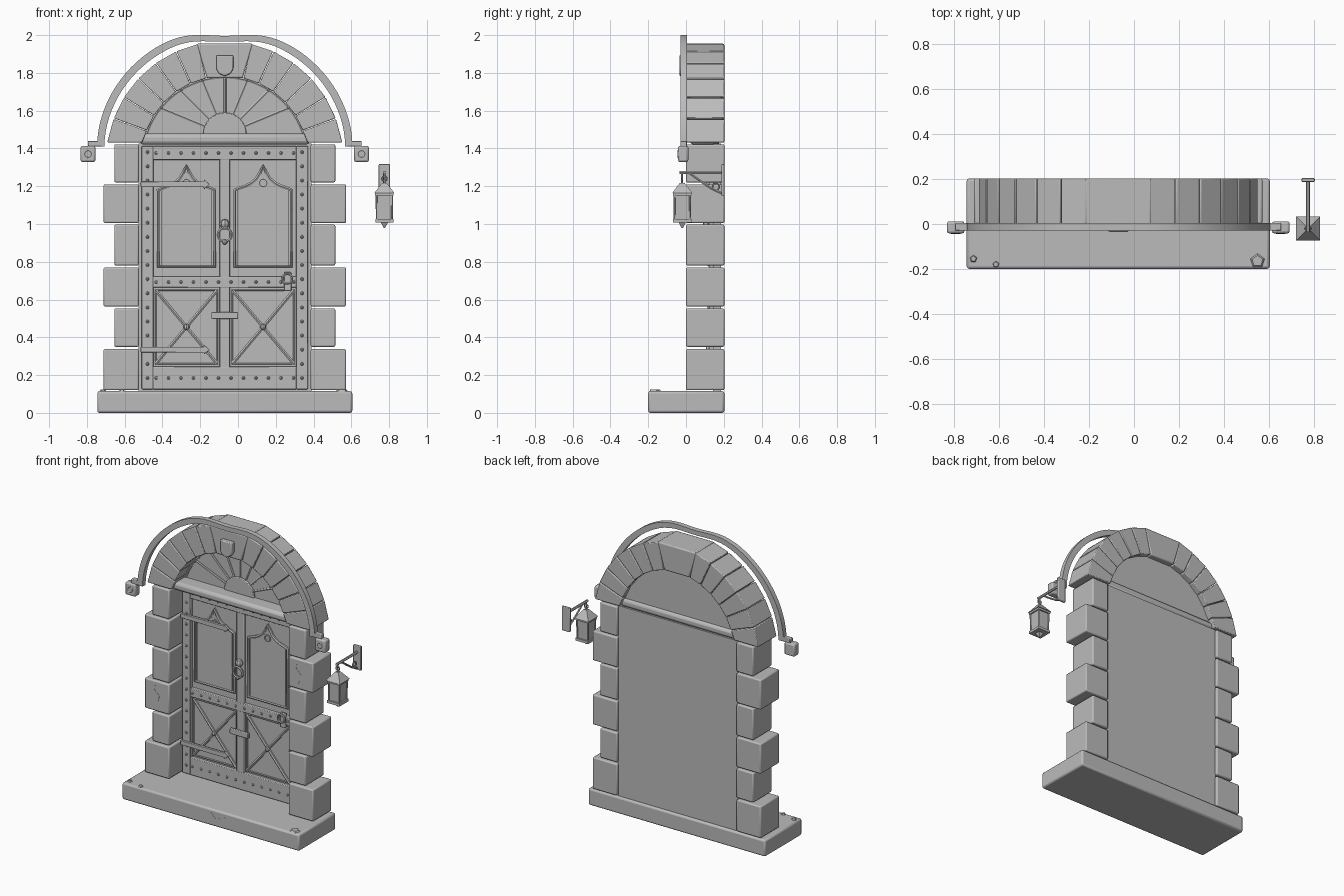
import bpy, bmesh, math
from mathutils import Matrix

if "Cube" in bpy.data.objects:
    bpy.data.objects.remove(bpy.data.objects["Cube"])

C = -0.07             # centre line of the doorway
ARC_Z = 1.343         # centre height of the arch
BACK = 0.203          # rear plane of the stonework
FACE = 0.122          # front plane of the door frame
FAN = 0.122           # front plane of the fanlight
SIDES = (-1, 1)

stone = bpy.data.materials.new("plain grey")
stone.diffuse_color = (0.5, 0.5, 0.5, 1)
stone.use_nodes = True
stone.node_tree.nodes["Principled BSDF"].inputs["Base Color"].default_value = stone.diffuse_color


def finish(name, bm, bevel=0, smooth=True):
    bmesh.ops.recalc_face_normals(bm, faces=bm.faces[:])
    me = bpy.data.meshes.new(name)
    bm.to_mesh(me)
    bm.free()
    me.materials.append(stone)
    ob = bpy.data.objects.new(name, me)
    bpy.context.collection.objects.link(ob)
    bpy.ops.object.select_all(action='DESELECT')
    ob.select_set(True)
    bpy.context.view_layer.objects.active = ob
    if smooth:
        bpy.ops.object.shade_smooth_by_angle(angle=math.radians(35))
    if bevel:
        m = ob.modifiers.new("edge", 'BEVEL')
        m.width, m.segments, m.limit_method = bevel, 2, 'ANGLE'
    return ob


def prism(name, pts, y0, y1, bevel=0):
    """Extrude an x/z outline along y."""
    bm = bmesh.new()
    a = [bm.verts.new((C + x, y0, z)) for x, z in pts]
    b = [bm.verts.new((C + x, y1, z)) for x, z in pts]
    bm.faces.new(a)
    bm.faces.new(b[::-1])
    for i in range(len(a)):
        j = (i + 1) % len(a)
        bm.faces.new((a[i], b[i], b[j], a[j]))
    return finish(name, bm, bevel)


def box(name, x0, x1, y0, y1, z0, z1, bevel=0.004):
    return prism(name, [(x0, z0), (x1, z0), (x1, z1), (x0, z1)], y0, y1, bevel)


def tube(name, pts, r, closed=False):
    """Round bar along a path; x is relative to the doorway centre."""
    cu = bpy.data.curves.new(name, 'CURVE')
    cu.dimensions, cu.bevel_depth, cu.bevel_resolution, cu.use_fill_caps = '3D', r, 1, True
    sp = cu.splines.new('POLY')
    sp.points.add(len(pts) - 1)
    for p, (x, y, z) in zip(sp.points, pts):
        p.co = (C + x, y, z, 1)
    sp.use_cyclic_u = closed
    cu.materials.append(stone)
    ob = bpy.data.objects.new(name, cu)
    bpy.context.collection.objects.link(ob)
    bpy.ops.object.select_all(action='DESELECT')
    ob.select_set(True)
    bpy.context.view_layer.objects.active = ob
    bpy.ops.object.convert(target='MESH')
    bpy.ops.object.shade_smooth_by_angle(angle=math.radians(50))


def ring(name, x, y, z, R, r, n=20):
    tube(name, [(x + R * math.cos(t), y, z + R * math.sin(t))
                for t in (2 * math.pi * i / n for i in range(n))], r, True)


def polar(r, deg):
    a = math.radians(deg)
    return r * math.cos(a), ARC_Z + r * math.sin(a)


# Doorstep with loose chips
box("doorstep", -0.675, 0.675, -0.2, BACK, 0, 0.115, 0.012)
for x, y, r in ((-0.645, -0.155, 0.018), (-0.545, -0.18, 0.016), (0.62, -0.165, 0.036)):
    bm = bmesh.new()
    bmesh.ops.create_cone(bm, cap_ends=True, segments=5, radius1=r, radius2=r * 0.7, depth=0.012,
                          matrix=Matrix.Translation((C + x, y, 0.118)))
    finish("stone_chip", bm, smooth=False)

# Alternating jamb blocks
levels = [(0.12, 0.338), (0.35, 0.553), (0.563, 0.77), (0.78, 0.997), (1.005, 1.21), (1.22, 1.422)]
for s in SIDES:
    for i, (z0, z1) in enumerate(levels):
        w = 0.585 if i % 2 else 0.642
        box("jamb_block", *sorted((s * 0.455, s * w)), 0, BACK, z0, z1, 0.008)

# Arch stones and keystone
for s in SIDES:
    for i in range(6):
        a0, a1 = (8.7 + i * 11.4 if i else 6) + 0.2, 8.7 + (i + 1) * 11.4 - 0.2
        pts = [polar(0.44, a0), polar(0.626, a0), polar(0.626, a1), polar(0.44, a1)]
        prism("arch_stone", [(s * x, max(z, 1.432)) for x, z in pts], 0, BACK, 0.005)
prism("keystone", [(-0.095, 1.772), (0.095, 1.772), (0.148, 1.955), (-0.148, 1.955)], -0.003, BACK, 0.008)
prism("shield", [(-0.045, 1.893), (-0.045, 1.82), (-0.03, 1.795), (0, 1.782), (0.03, 1.795),
                 (0.045, 1.82), (0.045, 1.893)], -0.035, 0, 0.006)

# Hood moulding: circular band with a shallow dip at the crown
outer, inner = [], []
for i in range(49):
    d = 6 + 168 * i / 48
    u = abs(d - 90)
    r = 0.695 - 0.042 * math.exp(-(u / 15) ** 2) - 0.015 * (u / 84) ** 6
    outer.append(polar(r, d))
    inner.append(polar(r - 0.031 - 0.008 * min(1, u / 30), d))
bm = bmesh.new()
rows = [[bm.verts.new((C + x, y, z)) for x, z in loop]
        for loop, y in ((outer, -0.03), (inner, -0.03), (inner, 0.004), (outer, 0.004))]
for k in range(4):
    p, q = rows[k], rows[(k + 1) % 4]
    for i in range(48):
        bm.faces.new((p[i], p[i + 1], q[i + 1], q[i]))
for e in (0, 48):
    bm.faces.new([row[e] for row in rows])
finish("hood_moulding", bm)
for s in SIDES:
    box("hood_elbow", *sorted((s * 0.645, s * 0.725)), -0.03, 0.004, 1.41, 1.44)
    box("hood_stop", *sorted((s * 0.685, s * 0.763)), -0.042, 0.012, 1.328, 1.414, 0.01)
    ring("hood_stop_rosette", s * 0.724, -0.041, 1.371, 0.018, 0.004, 12)

# Fanlight and transom
lo = math.degrees(math.asin((1.43 - ARC_Z) / 0.445))
prism("fanlight", [polar(0.445, lo + (180 - 2 * lo) * i / 32) for i in range(33)], FAN, FAN + 0.04)
tube("fanlight_rim", [(x, FAN, z) for x, z in
                      (polar(0.434, 18 + 144 * i / 32) for i in range(33))], 0.008)
hub_z, d = 1.475, 1.475 - ARC_Z
for i in range(1, 8):
    a = math.pi * i / 8
    c, sn = math.cos(a), math.sin(a)
    t = -d * sn + math.sqrt(0.438 ** 2 - (d * c) ** 2)
    tube("fan_spoke", [(c * k, FAN, hub_z + sn * k) for k in (0.11, t)], 0.008)
prism("fan_hub", [(0.115 * math.cos(math.pi * i / 16), hub_z + 0.115 * math.sin(math.pi * i / 16))
                  for i in range(17)], FAN - 0.012, FAN + 0.01, 0.005)
box("transom", -0.45, 0.45, 0.02, 0.18, 1.42, 1.478, 0.02)

# Door leaf with stiles and rails
PANEL = FACE + 0.022
box("door_slab", -0.458, 0.458, PANEL, 0.185, 0.115, 1.425, 0)
for s in SIDES:
    box("door_stile", *sorted((s * 0.378, s * 0.44)), FACE, PANEL + 0.01, 0.125, 1.412)
box("door_middle_stile", -0.027, 0.027, FACE, PANEL + 0.01, 0.24, 1.345)
rails = [(0.125, 0.245), (0.663, 0.722), (1.34, 1.412)]
for z0, z1 in rails:
    box("door_rail", -0.38, 0.38, FACE - 0.001, PANEL + 0.01, z0, z1)


# Studs on rails and stiles
def stud(x, z, r=0.009, y=FACE):
    bm = bmesh.new()
    bmesh.ops.create_uvsphere(bm, u_segments=8, v_segments=5, radius=r,
                              matrix=Matrix.Translation((C + x, y, z)))
    finish("stud", bm)


for z0, z1 in rails:
    for i in range(12):
        stud(-0.363 + i * 0.066, (z0 + z1) / 2)
for s in SIDES:
    for i in range(17):
        stud(s * 0.409, 0.185 + i * 0.0747)

# Upper panels with ogee mouldings, lower panels with crossed bars
ogee = [(0.15, 0.775), (0.15, 1.18), (0.125, 1.19), (0.095, 1.2), (0.065, 1.215), (0.035, 1.24),
        (0.018, 1.27), (0, 1.307)]
shape = ogee + [(-x, z) for x, z in ogee[-2::-1]]
for s in SIDES:
    cx = s * 0.203
    prism("ogee_panel", [(cx + x * 0.9, z) for x, z in shape], PANEL - 0.01, PANEL + 0.01)
    tube("ogee_moulding", [(cx + x, PANEL - 0.006, z) for x, z in shape], 0.01, True)
    ring("ogee_rosette", cx, PANEL - 0.014, 1.218, 0.02, 0.005, 12)
    x0, x1, z0, z1 = cx - 0.163, cx + 0.163, 0.26, 0.65
    for a, b in ((z0, z1), (z1, z0)):
        tube("cross_bar", [(x0, PANEL - 0.006, a), (x1, PANEL - 0.006, b)], 0.01)
    tube("lower_panel_frame", [(x0, PANEL, z0), (x1, PANEL, z0), (x1, PANEL, z1), (x0, PANEL, z1)],
         0.007, True)
    stud(cx, 0.455, 0.016, PANEL - 0.014)

# Strap hinges
for z in (1.21, 0.335):
    h = 0.015
    prism("strap_hinge", [(-0.445, z - h), (-0.11, z - h), (-0.11, z - 0.026), (-0.08, z),
                          (-0.11, z + 0.026), (-0.11, z + h), (-0.445, z + h)],
          FACE - 0.015, FACE + 0.005, 0.003)

# Knocker, letter plate and lock
stud(0, 1.0, 0.026, FACE - 0.008)
ring("knocker_ring", 0, FACE - 0.025, 0.943, 0.036, 0.008)
stud(0, 0.905, 0.014, FACE - 0.025)
box("letter_plate", -0.07, 0.07, FACE - 0.015, FACE + 0.005, 0.497, 0.533)
box("lock_plate", 0.313, 0.352, FACE - 0.012, FACE + 0.005, 0.645, 0.745)
ring("door_handle", 0.33, FACE - 0.022, 0.71, 0.026, 0.007)

# Lantern on a wall bracket
LX, LY = 0.775 - C, -0.02
box("bracket_plate", LX - 0.03, LX + 0.03, 0.188, 0.204, 1.15, 1.317)
tube("bracket_arm", [(LX, LY - 0.015, 1.272), (LX, 0.195, 1.272)], 0.009)
tube("bracket_brace", [(LX, 0.02, 1.268), (LX, 0.08, 1.225), (LX, 0.14, 1.185), (LX, 0.195, 1.16)], 0.007)
tube("bracket_scroll", [(LX, 0.158 + 0.018 * math.cos(t * math.pi / 6), 1.197 + 0.018 * math.sin(t * math.pi / 6))
                        for t in range(12)], 0.005, True)
tube("lantern_hook", [(LX, LY, 1.27), (LX, LY, 1.205)], 0.006)
ring("lantern_loop", LX, LY, 1.24, 0.014, 0.004, 12)


def frustum(name, z0, z1, h0, h1):
    bm = bmesh.new()
    bmesh.ops.create_cone(bm, cap_ends=True, segments=4, radius1=h0 * 2 ** .5, radius2=h1 * 2 ** .5,
                          depth=z1 - z0, matrix=Matrix.Translation((C + LX, LY, (z0 + z1) / 2))
                          @ Matrix.Rotation(math.pi / 4, 4, 'Z'))
    finish(name, bm, smooth=False)


frustum("lantern_roof", 1.163, 1.218, 0.054, 0.012)
frustum("lantern_collar", 1.15, 1.164, 0.049, 0.049)
frustum("lantern_glass", 1.02, 1.157, 0.038, 0.04)
frustum("lantern_base", 1.008, 1.026, 0.048, 0.048)
frustum("lantern_finial", 0.98, 1.01, 0.004, 0.02)
for sx in SIDES:
    for sy in SIDES:
        tube("lantern_post", [(LX + sx * 0.04, LY + sy * 0.04, 1.015),
                              (LX + sx * 0.042, LY + sy * 0.042, 1.16)], 0.005)


# Cracks as thin zigzag plates on the stone faces
def crack(x, z, dx, dz, y):
    zig = [(x + dx * t + k * dz * 0.12, z + dz * t + k * dx * 0.12)
           for t, k in ((0, 0), (0.3, 1), (0.55, -1), (1, 0.5))]
    prism("crack", zig + [(a + 0.005, b + 0.005) for a, b in zig[-2:0:-1]], y - 0.001, y + 0.003)


crack(-0.07, 0.065, 0.2, 0.015, -0.2)
crack(0.52, 1.18, 0.02, -0.14, 0)
crack(-0.56, 0.74, 0.02, -0.13, 0)
